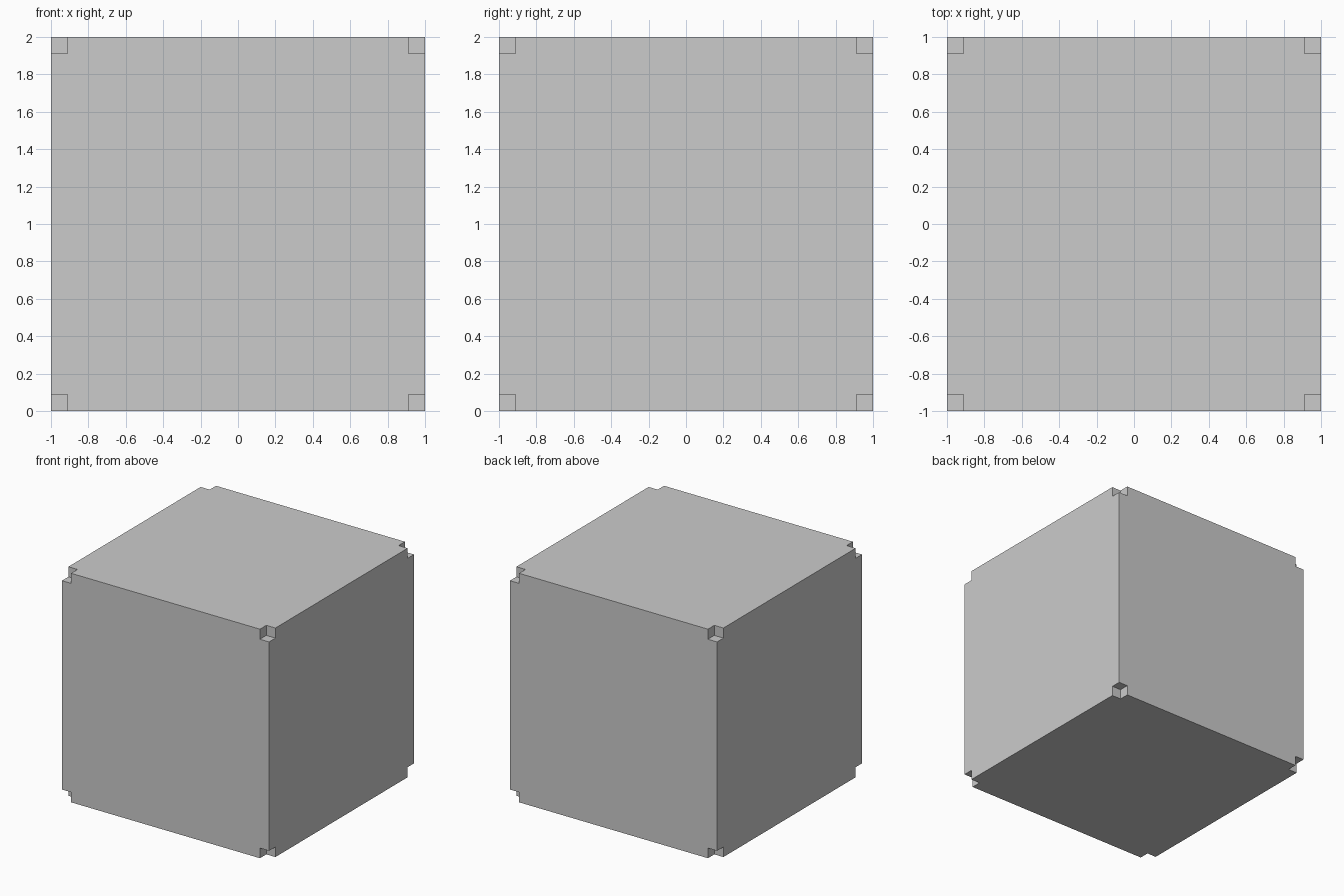
import bpy, bmesh
from mathutils import Vector

if "Cube" in bpy.data.objects:
    bpy.data.objects.remove(bpy.data.objects["Cube"])

HALF, NOTCH = 1.0, 0.088
IN = HALF - NOTCH

bm = bmesh.new()


def add_face(axis, depth, outline):
    """Flat face perpendicular to axis, from 2D points on the other two axes."""
    verts = []
    for u, v in outline:
        co = Vector((0, 0, 0))
        co[axis], co[(axis + 1) % 3], co[(axis + 2) % 3] = depth, u, v
        co.z += HALF
        verts.append(bm.verts.new(co))
    bm.faces.new(verts)


# Outline of one cube side with its four corners notched
side = []
for su, sv in ((1, 1), (-1, 1), (-1, -1), (1, -1)):
    corner = [(su * HALF, sv * IN), (su * IN, sv * IN), (su * IN, sv * HALF)]
    side += corner if su * sv > 0 else corner[::-1]

for axis in range(3):
    for s in (-1, 1):
        # Large outer side
        add_face(axis, s * HALF, side)
        # Inner walls of the four corner notches
        for su in (-1, 1):
            for sv in (-1, 1):
                add_face(axis, s * IN, [(su * IN, sv * IN), (su * HALF, sv * IN),
                                        (su * HALF, sv * HALF), (su * IN, sv * HALF)])

bmesh.ops.remove_doubles(bm, verts=bm.verts, dist=1e-4)
bmesh.ops.recalc_face_normals(bm, faces=bm.faces)

mesh = bpy.data.meshes.new("notched_cube")
bm.to_mesh(mesh)
bm.free()
bpy.context.collection.objects.link(bpy.data.objects.new("notched_cube", mesh))
